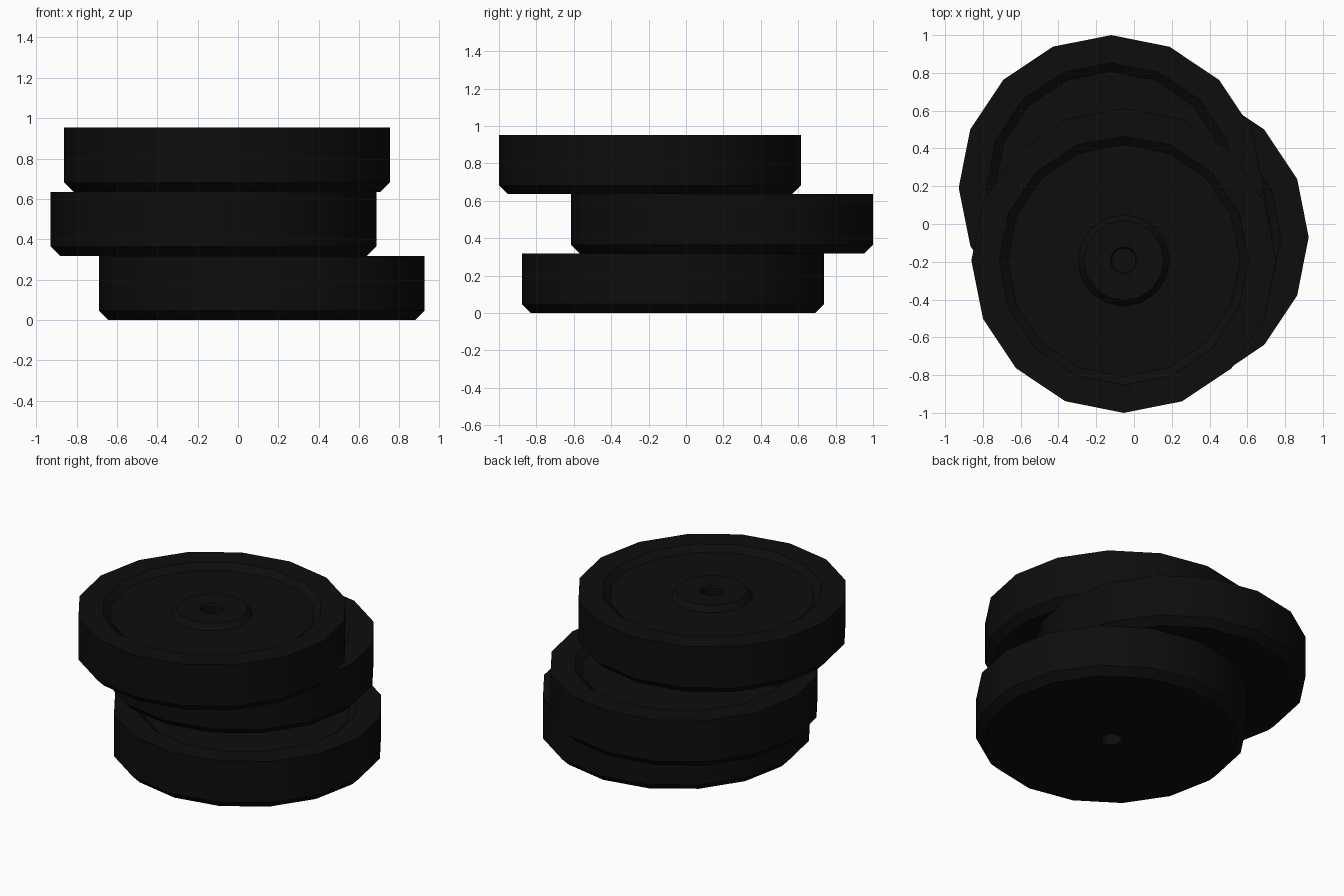
import bpy, bmesh, math

if "Cube" in bpy.data.objects:
    bpy.data.objects.remove(bpy.data.objects["Cube"])

SIDES = 16
THICK = 0.3177

black = bpy.data.materials.new("black rubber")
black.diffuse_color = (0.004, 0.004, 0.004, 1)
black.use_nodes = True
black.node_tree.nodes["Principled BSDF"].inputs["Base Color"].default_value = black.diffuse_color

# Closed cross-section (radius, height): bore, chamfered base, rim, dished top, hub
PROFILE = [(0.063, 0.0), (0.76, 0.0), (0.807, 0.047), (0.807, THICK),
           (0.66, THICK), (0.615, THICK - 0.035), (0.242, THICK - 0.035),
           (0.212, THICK), (0.072, THICK), (0.063, THICK - 0.012)]


def plate(name, x, y, z):
    bm = bmesh.new()
    rings = []
    for r, h in PROFILE:
        rings.append([bm.verts.new((r * math.cos(2 * math.pi * i / SIDES),
                                    r * math.sin(2 * math.pi * i / SIDES), h))
                      for i in range(SIDES)])
    for k, a in enumerate(rings):
        b = rings[(k + 1) % len(rings)]
        for i in range(SIDES):
            j = (i + 1) % SIDES
            bm.faces.new((a[i], a[j], b[j], b[i]))
    bmesh.ops.recalc_face_normals(bm, faces=bm.faces[:])
    mesh = bpy.data.meshes.new(name)
    bm.to_mesh(mesh)
    bm.free()
    mesh.materials.append(black)
    ob = bpy.data.objects.new(name, mesh)
    ob.location = (x, y, z)
    bpy.context.collection.objects.link(ob)
    bpy.ops.object.select_all(action='DESELECT')
    ob.select_set(True)
    bpy.context.view_layer.objects.active = ob
    bpy.ops.object.shade_smooth_by_angle(angle=math.radians(30))


# Loose stack of three identical plates
plate("bottom_plate", 0.118, -0.07, 0)
plate("middle_plate", -0.121, 0.193, THICK)
plate("top_plate", -0.054, -0.193, 2 * THICK)
